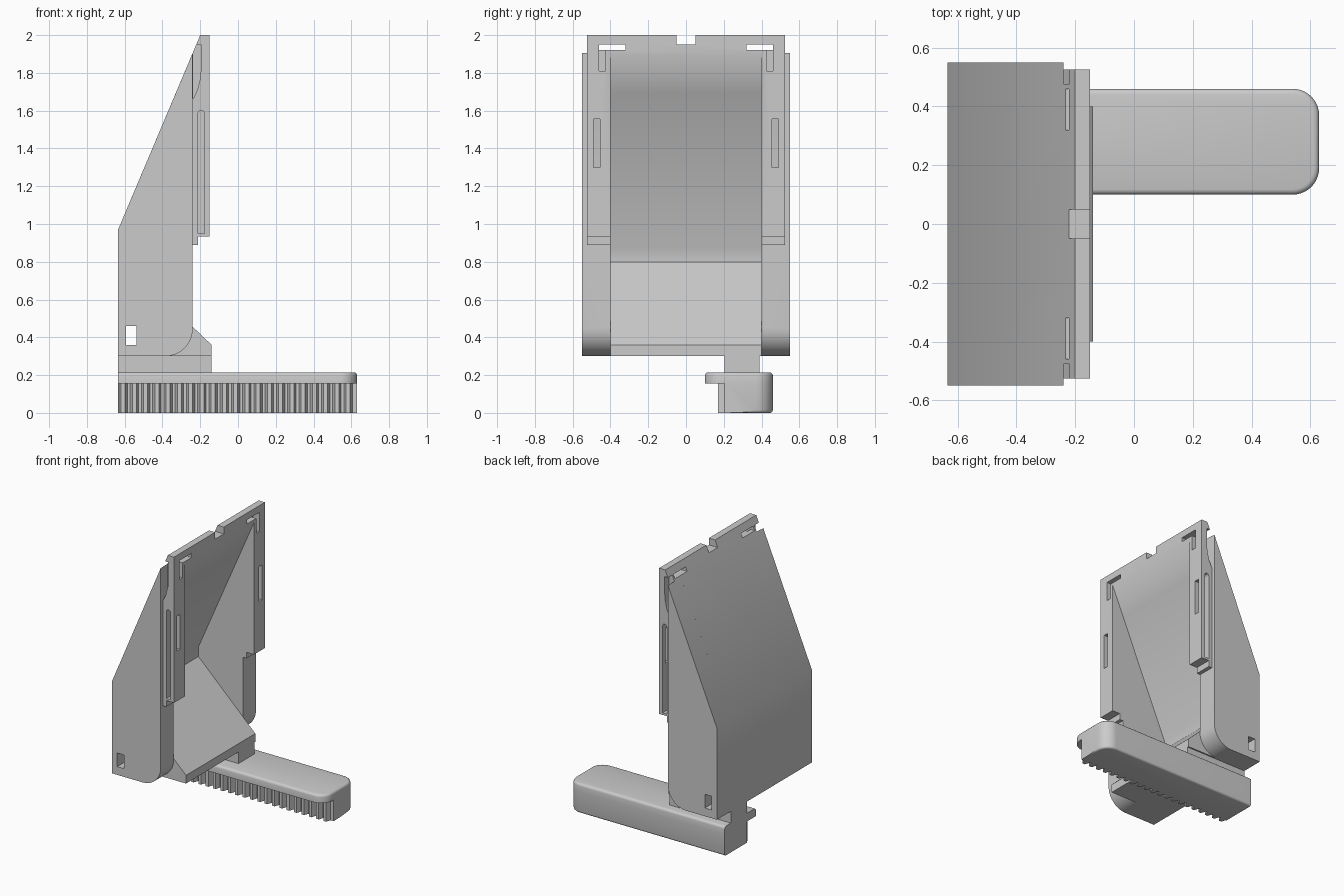
import bpy, bmesh, math
from mathutils import Vector

if "Cube" in bpy.data.objects:
    bpy.data.objects.remove(bpy.data.objects["Cube"])

grey = bpy.data.materials.new("light grey plastic")
grey.diffuse_color = (0.6, 0.6, 0.6, 1)
grey.use_nodes = True
grey.node_tree.nodes["Principled BSDF"].inputs["Base Color"].default_value = grey.diffuse_color


def prism(name, pts, a, b, axis="y"):
    """Extrude a profile: (x, z) along y, or (x, y) along z."""
    bm = bmesh.new()
    to3 = (lambda p, t: (p[0], t, p[1])) if axis == "y" else (lambda p, t: (p[0], p[1], t))
    face = bm.faces.new([bm.verts.new(to3(p, a)) for p in pts])
    ext = bmesh.ops.extrude_face_region(bm, geom=[face])
    shift = Vector((0, b - a, 0)) if axis == "y" else Vector((0, 0, b - a))
    bmesh.ops.translate(bm, vec=shift, verts=[v for v in ext["geom"] if isinstance(v, bmesh.types.BMVert)])
    bmesh.ops.recalc_face_normals(bm, faces=bm.faces)
    me = bpy.data.meshes.new(name)
    bm.to_mesh(me)
    bm.free()
    me.materials.append(grey)
    ob = bpy.data.objects.new(name, me)
    bpy.context.collection.objects.link(ob)
    return ob


def box(name, x0, x1, y0, y1, z0, z1):
    return prism(name, [(x0, z0), (x1, z0), (x1, z1), (x0, z1)], y0, y1)


def arc(cx, cy, r, a0, a1, n=10):
    return [(cx + r * math.cos(math.radians(a0 + (a1 - a0) * i / n)),
             cy + r * math.sin(math.radians(a0 + (a1 - a0) * i / n))) for i in range(n + 1)]


def combine(target, others, op):
    for o in others:
        m = target.modifiers.new(op, "BOOLEAN")
        m.operation, m.solver, m.object = op, "EXACT", o
        bpy.context.view_layer.objects.active = target
        bpy.ops.object.modifier_apply(modifier=m.name)
        bpy.data.objects.remove(o, do_unlink=True)


def smooth(ob, angle=35):
    bpy.ops.object.select_all(action="DESELECT")
    ob.select_set(True)
    bpy.context.view_layer.objects.active = ob
    bpy.ops.object.shade_smooth_by_angle(angle=math.radians(angle))


# Chute shell: sloping floor, back and slanted hood
housing = prism("housing", [
    (-.635, .3), (-.14, .3), (-.14, .36), (-.6, .8), (-.6, .87),
    (-.15, 1.9), (-.15, 2), (-.2, 2), (-.635, .97)], -.4, .4)

# Side walls with rounded lower front corner, and the front rails
wall = [(-.635, .3)] + arc(-.385, .445, .145, -90, 0) + [(-.24, 1.905), (-.635, .97)]
rail = [(-.24, .89), (-.212, .89), (-.212, .935), (-.15, .935), (-.15, 2), (-.2, 2), (-.24, 1.905)]
parts = []
for s in (-1, 1):
    parts.append(prism("side_wall", wall, s * .4, s * .55))
    parts.append(prism("front_rail", rail, s * .4, s * .525))
combine(housing, parts, "UNION")

# Cutouts: top notch, pin hole, rail grooves, slots and corner hooks
cuts = [box("notch", -.3, -.1, -.05, .05, 1.95, 2.1),
        box("pin_hole", -.592, -.538, -.6, .6, .36, .46)]
groove = [(-.212, .95), (-.178, .95)] + arc(-.195, 1.585, .017, 0, 180, 6)
pocket = [(-.239, 1.66), (-.215, 1.71), (-.2, 1.77), (-.195, 1.83), (-.195, 1.95), (-.239, 1.95)]
for s in (-1, 1):
    cuts += [prism("groove", groove, s * .45, s * .6),
             prism("pocket", pocket, s * .475, s * .54),
             box("slot", -.195, -.1, *sorted((s * .455, s * .49)), 1.3, 1.555),
             box("hook_bar", -.3, -.1, *sorted((s * .32, s * .46)), 1.92, 1.95),
             box("hook_leg", -.2, -.1, *sorted((s * .425, s * .46)), 1.81, 1.935)]
combine(housing, cuts, "DIFFERENCE")
smooth(housing)

# Post joining the chute and the arm
post = box("post", -.635, -.14, .205, .39, .2, .3)

# Arm top slab with rounded end and softened top edge
slab = prism("arm_slab", [(-.635, .1)] + arc(.54, .19, .09, -90, 0) + arc(.54, .37, .09, 0, 90)
             + [(-.635, .46)], .155, .215, "z")

# Toothed lower block of the arm
n = 21
pitch = 1.25 / n
teeth = []
for i in range(n):
    x = -.63 + i * pitch
    teeth += [(x, .205), (x + .2 * pitch, .17), (x + .55 * pitch, .17), (x + .75 * pitch, .205)]
rack = prism("arm_rack", [(-.635, .205)] + teeth + [(.63, .205)] + arc(.54, .37, .09, 0, 90)
             + [(-.635, .46)], 0, .155, "z")

# Soften the outer horizontal edges of the arm
for ob, z, r in ((slab, .215, .018), (rack, 0, .015)):
    bm = bmesh.new()
    bm.from_mesh(ob.data)
    edges = [e for e in bm.edges if all(abs(v.co.z - z) < 1e-4 for v in e.verts)
             and all(v.co.x > -.64 for v in e.verts)
             and (ob is slab or all(v.co.y > .3 for v in e.verts))
             and not all(v.co.x < -.63 for v in e.verts)]
    bmesh.ops.bevel(bm, geom=edges, offset=r, segments=3, profile=.5, affect="EDGES")
    bm.to_mesh(ob.data)
    bm.free()
    smooth(ob)
